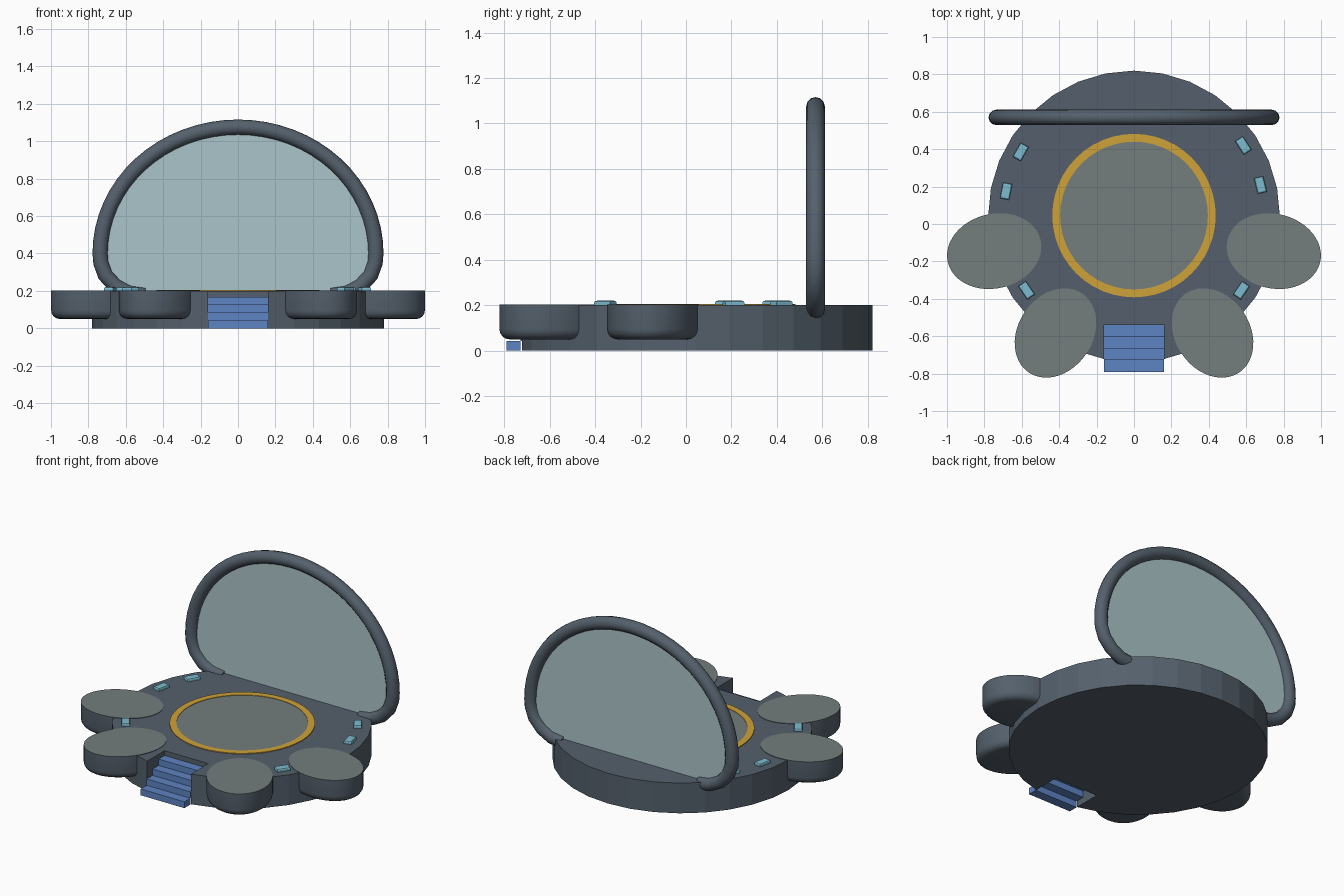
import bpy, bmesh
from math import sin, cos, pi, radians
from mathutils import Matrix, Vector

cube = bpy.data.objects.get("Cube")
if cube:
    bpy.data.objects.remove(cube, do_unlink=True)


def material(name, rgb):
    m = bpy.data.materials.new(name)
    m.use_nodes = True
    m.diffuse_color = (*rgb, 1)
    m.node_tree.nodes["Principled BSDF"].inputs["Base Color"].default_value = (*rgb, 1)
    return m


HULL = material("slate grey", (0.09, 0.118, 0.15))
PAD = material("stone grey", (0.175, 0.21, 0.205))
GOLD = material("gold", (0.62, 0.36, 0.04))
BLUE = material("stair blue", (0.11, 0.23, 0.54))
LAMP = material("lamp cyan", (0.2, 0.5, 0.62))
GLASS = material("pale glass", (0.41, 0.56, 0.59))

CY = 0.04          # centre of the round deck along y
DECK_R, DECK_Z = 0.78, 0.2


def ellipse(rx, ry, n):
    return [(rx * cos(2 * pi * i / n), ry * sin(2 * pi * i / n)) for i in range(n)]


def finish(name, bm, mats, matrix=None, smooth=False):
    if matrix:
        bm.transform(matrix)
    bmesh.ops.recalc_face_normals(bm, faces=bm.faces)
    mesh = bpy.data.meshes.new(name)
    bm.to_mesh(mesh)
    bm.free()
    for m in mats:
        mesh.materials.append(m)
    ob = bpy.data.objects.new(name, mesh)
    bpy.context.collection.objects.link(ob)
    if smooth:
        bpy.ops.object.select_all(action="DESELECT")
        ob.select_set(True)
        bpy.context.view_layer.objects.active = ob
        bpy.ops.object.shade_smooth_by_angle(angle=radians(40))
    return ob


def prism(outline, z0, z1):
    """Extrude a flat outline between two heights."""
    bm = bmesh.new()
    face = bm.faces.new([bm.verts.new((x, y, z0)) for x, y in outline])
    up = bmesh.ops.extrude_face_region(bm, geom=[face], use_keep_orig=True)
    bmesh.ops.translate(bm, vec=(0, 0, z1 - z0),
                        verts=[v for v in up["geom"] if isinstance(v, bmesh.types.BMVert)])
    return bm


def bevel_level(bm, z, offset, segments):
    edges = [e for e in bm.edges if all(abs(v.co.z - z) < 1e-5 for v in e.verts)]
    bmesh.ops.bevel(bm, geom=edges, offset=offset, segments=segments,
                    profile=0.5, affect="EDGES")


def box(x0, x1, y0, y1, z0, z1):
    return prism([(x0, y0), (x1, y0), (x1, y1), (x0, y1)], z0, z1)


def polar(radius, degrees):
    a = radians(degrees)
    return (Matrix.Translation((radius * cos(a), CY + radius * sin(a), 0))
            @ Matrix.Rotation(a, 4, "Z"))


# Round deck with a stair notch at the front
NOTCH, NOTCH_BACK, RIM = 0.16, -0.54 - CY, -0.762
outline = []
notch = [(-NOTCH, RIM), (-NOTCH, NOTCH_BACK), (NOTCH, NOTCH_BACK), (NOTCH, RIM)]
for x, y in ellipse(DECK_R, DECK_R, 32):
    if y < 0 and abs(x) < NOTCH:
        outline += notch
        notch = []
    else:
        outline.append((x, y))
finish("deck", prism(outline, 0, DECK_Z), [HULL], Matrix.Translation((0, CY, 0)))

# Stairs: overlapping thin treads
STEPS, RUN, RISE = 4, 0.0625, 0.042
for i in range(STEPS):
    y = -0.79 + i * RUN
    finish(f"stair_tread_{i + 1}",
           box(-NOTCH, NOTCH, y, y + RUN, i * RISE, (i + 1) * RISE), [BLUE])

# Central pad and its gold ring
finish("centre_pad", prism(ellipse(0.4, 0.4, 48), 0.195, 0.202), [PAD],
       Matrix.Translation((0, CY + 0.005, 0)))
bm = bmesh.new()
rings = [[bm.verts.new((x, y, z)) for x, y in ellipse(r, r, 48)]
         for r, z in ((0.437, 0.195), (0.437, 0.205), (0.395, 0.205), (0.395, 0.195))]
for a, b in zip(rings, rings[1:] + rings[:1]):
    for i in range(48):
        j = (i + 1) % 48
        bm.faces.new((a[i], a[j], b[j], b[i]))
finish("gold_ring", bm, [GOLD], Matrix.Translation((0, CY + 0.005, 0)))

# Oval side pods with rounded undersides and pale tops
for side, angles in (("left", (-13.9, -56)), ("right", (193.9, 236))):
    for place, angle, dist in zip(("side", "front"), angles, (0.77, 0.751)):
        bm = prism(ellipse(0.255, 0.199, 48), 0.05, 0.203)
        bevel_level(bm, 0.05, 0.045, 4)
        bm.normal_update()
        for f in bm.faces:
            f.material_index = int(f.calc_center_median().z > 0.2)
        finish(f"{side}_{place}_pod", bm, [HULL, PAD], polar(dist, angle), True)

# Small deck lamps
for i, angle in enumerate((33, 14, -34.5, 150.3, 168.8, 214.5)):
    bm = box(-0.025, 0.025, -0.043, 0.043, 0.195, 0.22)
    bevel_level(bm, 0.22, 0.009, 2)
    finish(f"deck_lamp_{i + 1}", bm, [LAMP], polar(0.697, angle))

# Arched canopy frame: half ellipse above, curling in to the deck below
ARCH_Y, ARCH_Z, ARCH_X = 0.57, 0.4, 0.737
foot = [(0.733, 0.35), (0.71, 0.285), (0.655, 0.225), (0.585, 0.188), (0.5, 0.175)]
arch = [(ARCH_X * cos(pi * i / 32), ARCH_Z + 0.675 * sin(pi * i / 32)) for i in range(33)]
path = foot[::-1] + arch + [(-x, z) for x, z in foot]

curve = bpy.data.curves.new("canopy_frame_path", "CURVE")
curve.dimensions = "3D"
curve.bevel_depth = 0.041
curve.bevel_resolution = 4
curve.use_fill_caps = True
spline = curve.splines.new("POLY")
spline.points.add(len(path) - 1)
for p, (x, z) in zip(spline.points, path):
    p.co = (x, ARCH_Y, z, 1)
temp = bpy.data.objects.new("canopy_frame_path", curve)
bpy.context.collection.objects.link(temp)
bpy.context.view_layer.update()
bm = bmesh.new()
bm.from_mesh(temp.to_mesh())
temp.to_mesh_clear()
bpy.data.objects.remove(temp, do_unlink=True)
finish("canopy_frame", bm, [HULL], None, True)

# Glass pane filling the arch
pane = prism(path, -0.004, 0.004)
finish("canopy_glass", pane, [GLASS],
       Matrix.Translation((0, ARCH_Y, 0)) @ Matrix.Rotation(pi / 2, 4, "X"))
